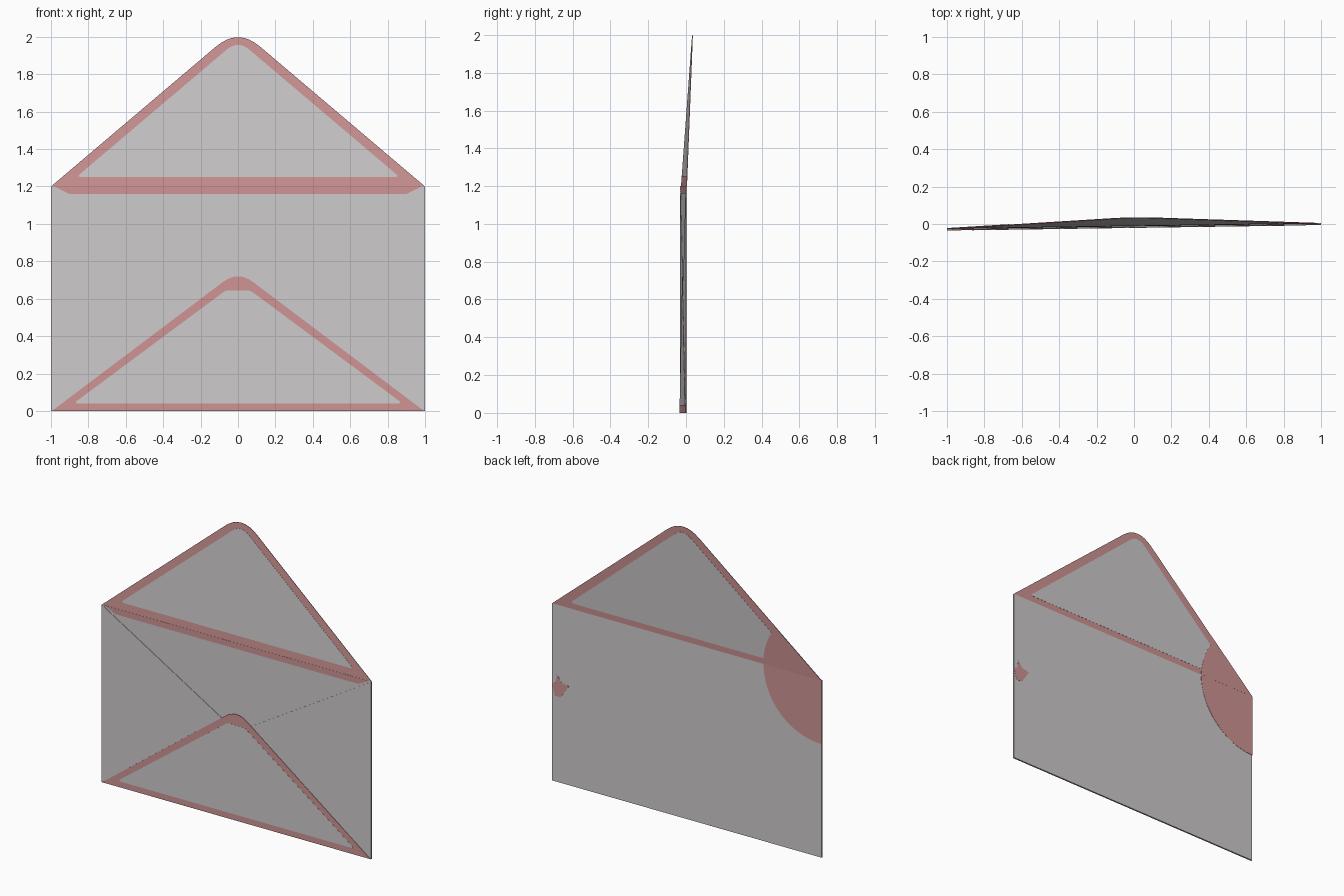
import bpy, bmesh, math
from mathutils import Vector

if "Cube" in bpy.data.objects:
    bpy.data.objects.remove(bpy.data.objects["Cube"])

TURN = 0.0145      # slight turn of the whole envelope
LEAN = 0.056       # backward lean of the open flap
BASE_Y = -0.012


def material(name, rgb):
    m = bpy.data.materials.new(name)
    m.diffuse_color = (*rgb, 1)
    m.use_nodes = True
    m.node_tree.nodes["Principled BSDF"].inputs["Base Color"].default_value = m.diffuse_color
    return m


paper = material("grey_paper", (0.62, 0.60, 0.61))
red = material("dusty_red", (0.63, 0.30, 0.30))


def rounded(corners, steps=8):
    """Outline from (x, z, rounding) corners."""
    out = []
    n = len(corners)
    for i, (x, z, d) in enumerate(corners):
        p = Vector((x, z))
        if d == 0:
            out.append(p)
            continue
        a = p + (Vector(corners[i - 1][:2]) - p).normalized() * d
        b = p + (Vector(corners[(i + 1) % n][:2]) - p).normalized() * d
        for k in range(steps + 1):
            t = k / steps
            out.append(a * (1 - t) ** 2 + p * 2 * t * (1 - t) + b * t ** 2)
    return out


def plate(name, outline, y0, y1, mat):
    """Thin sheet following the turn of the body and the lean of the flap."""
    bm = bmesh.new()

    def ring(y):
        return [bm.verts.new((x, BASE_Y + y + TURN * x + LEAN * max(0, z - 1.2), z))
                for x, z in outline]
    front, back = ring(y0), ring(y1)
    bm.faces.new(front)
    bm.faces.new(back[::-1])
    for i in range(len(front)):
        j = (i + 1) % len(front)
        bm.faces.new((front[j], front[i], back[i], back[j]))
    bmesh.ops.recalc_face_normals(bm, faces=bm.faces)
    me = bpy.data.meshes.new(name)
    bm.to_mesh(me)
    bm.free()
    me.materials.append(mat)
    ob = bpy.data.objects.new(name, me)
    bpy.context.collection.objects.link(ob)
    return ob


def sector(a0, a1, r=0.43, steps=16):
    """Pie slice around the upper left corner."""
    pts = [(-1, 1.2)]
    for k in range(steps + 1):
        a = math.radians(a0 + (a1 - a0) * k / steps)
        pts.append((-1 + r * math.cos(a), 1.2 + r * math.sin(a)))
    return pts


# Back panel and the coloured strip inside its mouth
plate("back_panel", [(-1, 0), (1, 0), (1, 1.2), (-1, 1.2)], 0, 0.003, paper)
plate("mouth_strip", [(-0.98, 1.2), (-0.9, 1.16), (0.9, 1.16), (0.98, 1.2)], -0.001, 0, red)

# Side flaps and folded edges
for s, side in ((-1, "left"), (1, "right")):
    plate(side + "_flap", [(s, 0), (0, 0.6), (s, 1.2)], -0.005, -0.002, paper)
    plate(side + "_fold", [(s, 0), (s * 0.998, 0), (s * 0.998, 1.2), (s, 1.2)], -0.005, 0, paper)
plate("bottom_fold", [(-1, 0), (1, 0), (1, 0.002), (-1, 0.002)], -0.008, 0, paper)

# Bottom flap: red border with grey centre
plate("bottom_flap", rounded([(-0.995, 0, 0), (0.995, 0, 0), (0, 0.75, 0.1)]), -0.008, -0.005, red)
plate("bottom_flap_centre",
      rounded([(-0.88, 0.04, 0.03), (0.88, 0.04, 0.03), (0.065, 0.645, 0.02), (-0.065, 0.645, 0.02)]),
      -0.009, -0.008, paper)

# Open top flap: red border, grey centre on both sides
plate("top_flap", rounded([(-1, 1.2, 0), (1, 1.2, 0), (0, 2.048, 0.155)]), 0, 0.003, red)
inner = [(-0.865, 1.25, 0.03), (0.865, 1.25, 0.03), (0, 1.983, 0.08)]
plate("top_flap_inside", rounded(inner), -0.001, 0, paper)
plate("top_flap_outside", rounded([(x, z - 0.01 if z < 1.5 else z, d) for x, z, d in inner]),
      0.003, 0.004, paper)

# Round stain on the back corner, and a small mark on the opposite edge
plate("stain_on_body", sector(-90, 0), 0.003, 0.0045, red)
plate("stain_on_flap", sector(0, 40.2), 0.003, 0.0050, red)
plate("small_mark", [(1.0, 0.655), (0.972, 0.67), (0.965, 0.73), (0.93, 0.68), (0.875, 0.67),
                     (0.90, 0.63), (0.935, 0.58), (0.98, 0.58), (0.99, 0.62)], 0.003, 0.004, red)
